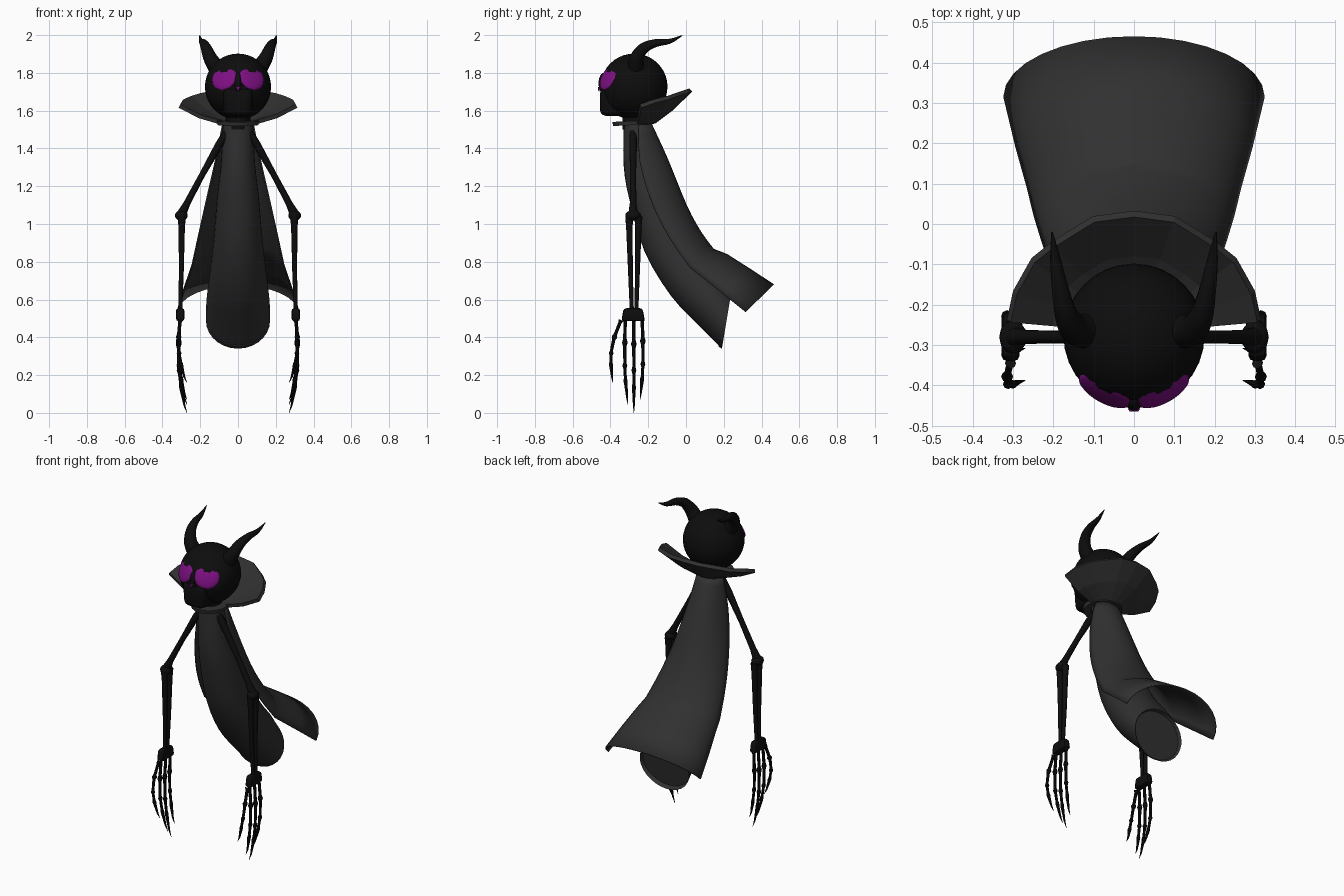
import bpy, bmesh, math
from mathutils import Vector, Matrix

if "Cube" in bpy.data.objects:
    bpy.data.objects.remove(bpy.data.objects["Cube"])


def material(name, rgb):
    m = bpy.data.materials.new(name)
    m.diffuse_color = (*rgb, 1)
    m.use_nodes = True
    m.node_tree.nodes["Principled BSDF"].inputs["Base Color"].default_value = m.diffuse_color
    return m


BLACK = material("bone_black", (0.004, 0.004, 0.004))
GREY = material("cloth_grey", (0.030, 0.030, 0.030))
PURPLE = material("eye_purple", (0.21, 0.005, 0.23))


def finish(name, bm, mat, smooth=True, angle=40):
    bmesh.ops.recalc_face_normals(bm, faces=bm.faces)
    me = bpy.data.meshes.new(name)
    bm.to_mesh(me)
    bm.free()
    ob = bpy.data.objects.new(name, me)
    bpy.context.collection.objects.link(ob)
    me.materials.append(mat)
    if smooth:
        bpy.ops.object.select_all(action='DESELECT')
        ob.select_set(True)
        bpy.context.view_layer.objects.active = ob
        bpy.ops.object.shade_smooth_by_angle(angle=math.radians(angle))
    return ob


def skin(bm, rings, closed=True, caps=True):
    """Join rows of points into a surface."""
    rows = [[bm.verts.new(p) for p in r] for r in rings]
    n = len(rows[0])
    for a, b in zip(rows, rows[1:]):
        for i in range(n if closed else n - 1):
            j = (i + 1) % n
            bm.faces.new((a[i], a[j], b[j], b[i]))
    if closed and caps:
        bm.faces.new(rows[0])
        return bm.faces.new(rows[-1])


def tube(bm, pts, radii, n=10):
    """Round tube with a radius at each path point."""
    pts = [Vector(p) for p in pts]
    rings, d0, u = [], None, None
    for i, p in enumerate(pts):
        d = (pts[min(i + 1, len(pts) - 1)] - pts[max(i - 1, 0)]).normalized()
        u = d.orthogonal().normalized() if u is None else d0.rotation_difference(d) @ u
        d0, v = d, d.cross(u)
        rings.append([p + radii[i] * (u * math.cos(t) + v * math.sin(t))
                      for t in (2 * math.pi * k / n for k in range(n))])
    skin(bm, rings)


def spline(pts, steps=4):
    """Catmull-Rom refinement of tuples of any length."""
    out = []
    for i in range(len(pts) - 1):
        q = [pts[max(0, min(len(pts) - 1, i + k))] for k in (-1, 0, 1, 2)]
        for s in range(steps):
            t = s / steps
            out.append(tuple(0.5 * (2 * b + (c - a) * t + (2*a - 5*b + 4*c - d) * t*t
                                    + (3*b - a - 3*c + d) * t**3) for a, b, c, d in zip(*q)))
    return out + [pts[-1]]


def ball(bm, loc, size, rot=Matrix(), u=20, v=12):
    bmesh.ops.create_uvsphere(bm, u_segments=u, v_segments=v, radius=1,
                              matrix=Matrix.Translation(loc) @ rot @ Matrix.Diagonal((*size, 1)))


# Skull
HEAD = Vector((0, -0.275, 1.727))
bm = bmesh.new()
ball(bm, HEAD, (0.175, 0.177, 0.175), u=32, v=20)
finish("skull", bm, BLACK)

# Jaw, narrowing to the front and bottom
bm = bmesh.new()
bmesh.ops.create_cube(bm, size=1, matrix=Matrix.Translation((0, -0.365, 1.648))
                      @ Matrix.Diagonal((0.22, 0.18, 0.15, 1)))
for v in bm.verts:
    if v.co.y < -0.4:
        v.co.x *= 0.68
    if v.co.z < 1.6:
        v.co.x *= 0.85
bmesh.ops.bevel(bm, geom=bm.edges[:], offset=0.03, segments=3, affect='EDGES', profile=0.5)
finish("jaw", bm, BLACK)

# Brow bridge and nose mark
bm = bmesh.new()
ball(bm, (0, -0.435, 1.745), (0.022, 0.028, 0.055))
finish("nose_bridge", bm, BLACK)
bm = bmesh.new()
bmesh.ops.create_cone(bm, cap_ends=True, segments=3, radius1=0.018, radius2=0.012, depth=0.008,
                      matrix=Matrix.Translation((0, -0.461, 1.718)) @ Matrix.Rotation(math.pi / 2, 4, 'X')
                      @ Matrix.Rotation(math.pi, 4, 'Z'))
finish("nose_mark", bm, PURPLE, smooth=False)

# Neck
bm = bmesh.new()
tube(bm, [(0, -0.27, 1.5), (0, -0.27, 1.62)], [0.065, 0.065], 16)
finish("neck", bm, BLACK)

# Hanging robe body: front y, z, back y, z, half width
robe = spline([(-0.33, 1.535, -0.19, 1.535, 0.08), (-0.33, 1.31, -0.13, 1.33, 0.09),
               (-0.30, 1.13, -0.07, 1.16, 0.11), (-0.22, 0.855, 0.03, 0.97, 0.13),
               (-0.08, 0.62, 0.11, 0.82, 0.152), (0.07, 0.46, 0.18, 0.73, 0.167),
               (0.19, 0.34, 0.24, 0.64, 0.17)], 3)
rings = []
for fy, fz, by, bz, w in robe:
    ring = []
    for k in range(28):
        t = 2 * math.pi * k / 28
        c = (1 - math.cos(t)) / 2
        ring.append((w * math.sin(t), fy + (by - fy) * c, fz + (bz - fz) * c))
    rings.append(ring)
bm = bmesh.new()
end = skin(bm, rings)
bmesh.ops.recalc_face_normals(bm, faces=bm.faces)
bmesh.ops.inset_region(bm, faces=[end], thickness=0.008)
bmesh.ops.translate(bm, verts=end.verts, vec=(0, -0.02, 0.004))
finish("robe_body", bm, GREY)

# Cape over the back: edge x, y, z, centre y, z
cape = spline([(0.08, -0.25, 1.53, -0.185, 1.53), (0.12, -0.245, 1.33, -0.10, 1.345),
               (0.17, -0.18, 1.11, 0.0, 1.10), (0.21, -0.09, 0.93, 0.075, 0.96),
               (0.245, 0.02, 0.77, 0.145, 0.865)], 3)
cape += [(0.262, 0.09, 0.715, 0.215, 0.838), (0.29, 0.19, 0.635, 0.33, 0.765),
         (0.32, 0.315, 0.535, 0.463, 0.678)]
rings = []
for x, ey, ez, by, bz in cape:
    row = []
    for k in range(-8, 9):
        t = k / 8 * math.pi / 2
        c = 1 - math.cos(t)
        row.append((x * math.sin(t), by + (ey - by) * c, bz + (ez - bz) * c))
    rings.append(row)
bm = bmesh.new()
skin(bm, rings, closed=False)
ob = finish("cape", bm, GREY, angle=30)
sol = ob.modifiers.new("thickness", 'SOLIDIFY')
sol.thickness, sol.offset = 0.008, 0

# Flared collar with a low ring around the neck
half = [(0.31, -0.24, 1.625), (0.295, -0.17, 1.65), (0.25, -0.09, 1.67),
        (0.20, -0.05, 1.685), (0.10, 0.012, 1.705)]
outer = half + [(0, 0.025, 1.71)] + [(-x, y, z) for x, y, z in reversed(half)]
inner, middle = [], []
for i, o in enumerate(outer):
    t = math.radians(-90 + 18 * i)
    p = (-0.10 * math.sin(t), -0.26 + 0.09 * math.cos(t), 1.54)
    inner.append(p)
    m = [(a + b) / 2 for a, b in zip(p, o)]
    middle.append((m[0], m[1], m[2] - 0.012))
bm = bmesh.new()
skin(bm, [inner, middle, outer], closed=False)
ob = finish("collar", bm, GREY, smooth=False)
sol = ob.modifiers.new("thickness", 'SOLIDIFY')
sol.thickness, sol.offset = 0.022, 0
bm = bmesh.new()
bmesh.ops.create_cone(bm, cap_ends=True, segments=20, radius1=0.108, radius2=0.112, depth=0.022,
                      matrix=Matrix.Translation((0, -0.278, 1.535)) @ Matrix.Rotation(0.05, 4, 'X'))
finish("collar_ring", bm, GREY)

for s, side in ((1, "right"), (-1, "left")):
    def at(*p):
        return Vector((s * p[0], p[1], p[2]))

    # Eye disc set into the skull
    n = at(0.45, -0.80, 0.40).normalized()
    bm = bmesh.new()
    ball(bm, at(0.0725, -0.412, 1.772), (0.072, 0.068, 0.017), n.to_track_quat('Z', 'Y').to_matrix().to_4x4(), 28, 12)
    finish(side + "_eye", bm, PURPLE)

    # Horn sweeping up, out and back
    horn = spline([(0.11, -0.265, 1.82, 0.046), (0.145, -0.262, 1.875, 0.038), (0.168, -0.225, 1.93, 0.029),
                   (0.183, -0.16, 1.958, 0.021), (0.195, -0.085, 1.968, 0.013), (0.203, -0.02, 1.998, 0.002)])
    bm = bmesh.new()
    tube(bm, [at(*h[:3]) for h in horn], [h[3] for h in horn], 14)
    finish(side + "_horn", bm, BLACK)

    # Upper arm and elbow
    bm = bmesh.new()
    tube(bm, [at(0.05, -0.28, 1.50), at(0.10, -0.28, 1.42), at(0.19, -0.28, 1.26), at(0.27, -0.28, 1.11),
              at(0.30, -0.28, 1.05)], [0.02, 0.021, 0.016, 0.018, 0.026])
    finish(side + "_upper_arm", bm, BLACK)
    bm = bmesh.new()
    ball(bm, at(0.30, -0.28, 1.045), (0.034, 0.042, 0.028), u=12, v=8)
    finish(side + "_elbow", bm, BLACK)

    # Paired forearm bones
    bm = bmesh.new()
    for y0, y1 in ((-0.300, -0.288), (-0.252, -0.262)):
        tube(bm, [at(0.298, y0, 1.04), at(0.298, y0, 0.98), at(0.30, (y0 + y1) / 2, 0.75),
                  at(0.305, y1, 0.57), at(0.305, y1, 0.53)], [0.022, 0.017, 0.013, 0.011, 0.014])
    finish(side + "_forearm", bm, BLACK)

    # Wrist block
    bm = bmesh.new()
    bmesh.ops.create_cube(bm, size=1, matrix=Matrix.Translation(at(0.306, -0.28, 0.52))
                          @ Matrix.Diagonal((0.045, 0.125, 0.068, 1)))
    for v in bm.verts:
        if v.co.z > 0.52:
            v.co.y = -0.28 + (v.co.y + 0.28) * 0.8
    bmesh.ops.bevel(bm, geom=bm.edges[:], offset=0.014, segments=2, affect='EDGES', profile=0.5)
    finish(side + "_wrist", bm, BLACK)

    # Fingers: knuckles swell at each joint and end in a claw
    profile = [(0, .014), (.06, .009), (.23, .009), (.27, .015), (.31, .009), (.51, .008),
               (.55, .013), (.59, .008), (.70, .008), (.73, .011), (.77, .009), (.9, .005), (1, .001)]
    fingers = [((-0.345, 0.49), (-0.385, 0.38), (-0.398, 0.28), (-0.388, 0.16)),
               ((-0.322, 0.50), (-0.324, 0.34), (-0.322, 0.20), (-0.308, 0.045)),
               ((-0.276, 0.50), (-0.276, 0.33), (-0.276, 0.17), (-0.276, 0.0)),
               ((-0.232, 0.50), (-0.228, 0.35), (-0.230, 0.21), (-0.243, 0.07))]
    bm = bmesh.new()
    for f in fingers:
        path = spline(f, 8)
        pts = []
        for t, r in profile:
            k = min(int(t * 24), 23)
            a, b = path[k], path[k + 1]
            y, z = (a[i] + (b[i] - a[i]) * (t * 24 - k) for i in (0, 1))
            pts.append(at(0.306 + 0.012 * math.sin(math.pi * t) - 0.036 * t ** 3, y, z))
        tube(bm, pts, [r for _, r in profile], 8)
    finish(side + "_fingers", bm, BLACK)
